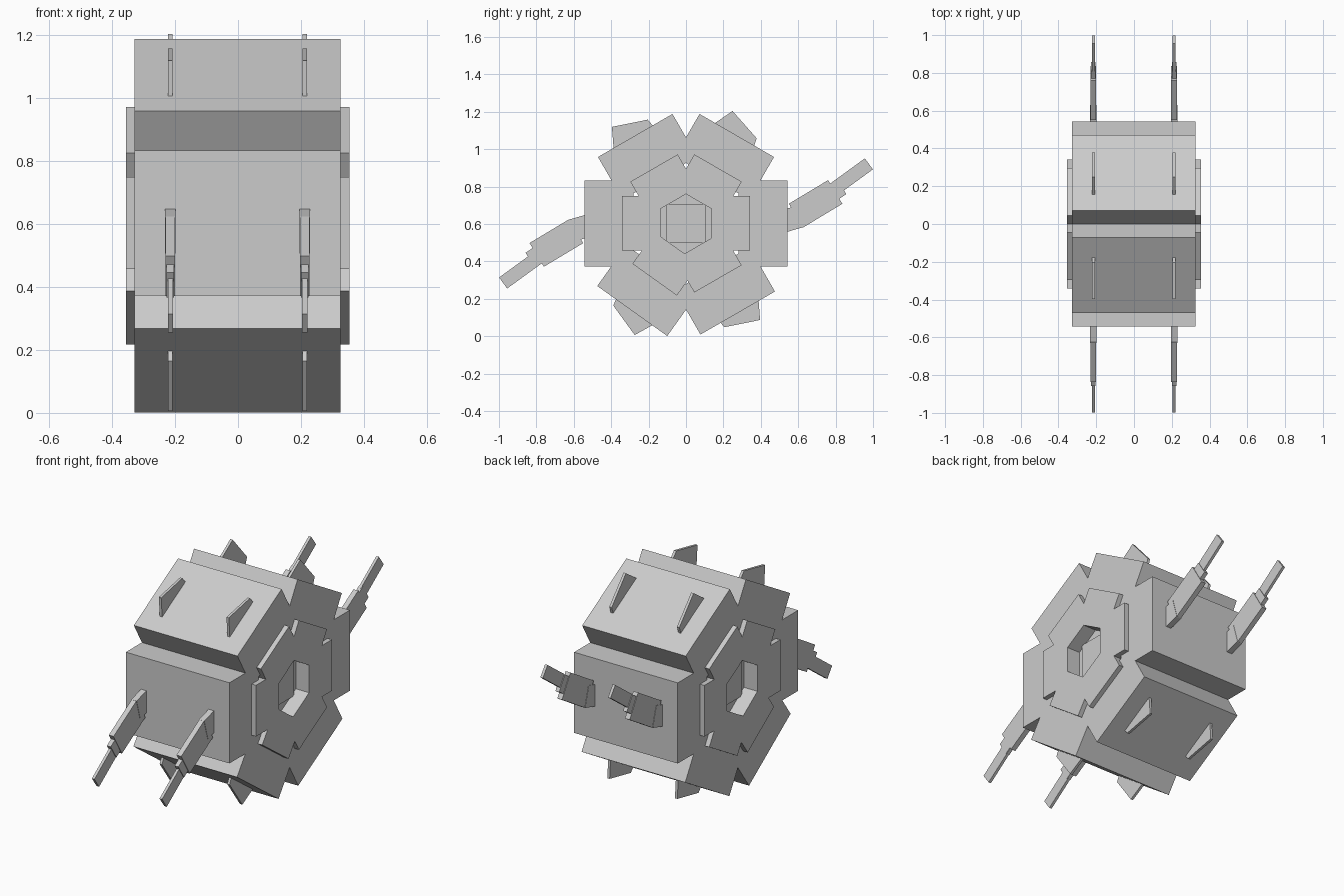
import bpy
import math
from mathutils import Matrix, Vector

cube = bpy.data.objects.get("Cube")
if cube:
    bpy.data.objects.remove(cube, do_unlink=True)

CENTRE = Vector((0, 0, 0.603))

grey = bpy.data.materials.new("plain_grey")
grey.use_nodes = True
colour = (0.6, 0.6, 0.6, 1)
grey.diffuse_color = colour
grey.node_tree.nodes["Principled BSDF"].inputs["Base Color"].default_value = colour


def slab(name, profile, x, thick, angle=0.0, shift=0.0):
    """Extrude a (radial, tangential) profile along x, turned about the hub axis."""
    n = len(profile)
    turn = Matrix.Translation(CENTRE) @ Matrix.Rotation(math.radians(angle), 4, 'X')
    verts = [turn @ Vector((x + side * thick / 2, r, t + shift))
             for side in (-1, 1) for r, t in profile]
    faces = [list(range(n))[::-1], list(range(n, 2 * n))]
    faces += [[i, (i + 1) % n, n + (i + 1) % n, n + i] for i in range(n)]
    mesh = bpy.data.meshes.new(name)
    mesh.from_pydata(verts, [], faces)
    mesh.materials.append(grey)
    obj = bpy.data.objects.new(name, mesh)
    bpy.context.collection.objects.link(obj)
    return obj


def rect(r0, r1, half):
    return [(r0, -half), (r1, -half), (r1, half), (r0, half)]


def tilted(y, z, length, width, degrees):
    """Rectangle starting at a centre point and running along a tilted line."""
    a = math.radians(degrees)
    c, s = math.cos(a), math.sin(a)
    return [(y + u * c - v * s, z + u * s + v * c)
            for u, v in rect(0, length, width / 2)]


# Six sectors around the hub: angle, extra reach, sideways shift
sectors = [("back", 0, 0, 0), ("upper_back", 60, 0, 0), ("upper_front", 120, 0, 0),
           ("front", 180, 0, 0), ("lower_front", 234.5, 0.005, 0.038),
           ("lower_back", 300, 0.01, 0)]

fin = [(0.53, 0.14), (0.645, 0.085), (0.583, -0.1), (0.53, -0.11)]

# Arm parts: profile and thickness
arm = [("base", tilted(0.48, 0.0, 0.14, 0.12, 16), 0.034),
       ("wide", tilted(0.588, 0.042, 0.245, 0.148, 31), 0.03),
       ("middle", tilted(0.66, 0.085, 0.205, 0.095, 33), 0.024),
       ("tip", tilted(0.735, 0.142, 0.3, 0.073, 36), 0.016)]

for name, angle, reach, shift in sectors:
    # Outer block and inner ring bar
    slab(name + "_block", rect(0.28, 0.543 + reach, 0.23), -0.001, 0.654, angle, shift)
    slab(name + "_ring_bar", rect(0.136, 0.342, 0.146), -0.001, 0.709, angle, shift)
    # Arms on the level sectors, fins on the others
    for side, x in (("left", 0.212), ("right", -0.215)):
        if name in ("front", "back"):
            for part, profile, thick in arm:
                slab(f"{name}_{side}_arm_{part}", profile, x, thick, angle)
        else:
            slab(f"{name}_{side}_fin", fin, x, 0.015, angle, shift)

# Recessed hub core and square axle
hexagon = [(0.2 * math.cos(math.radians(60 * i + 30)),
            0.2 * math.sin(math.radians(60 * i + 30))) for i in range(6)]
slab("hub_core", hexagon, 0, 0.54)
slab("square_axle", rect(-0.104, 0.104, 0.104), 0, 0.56)
